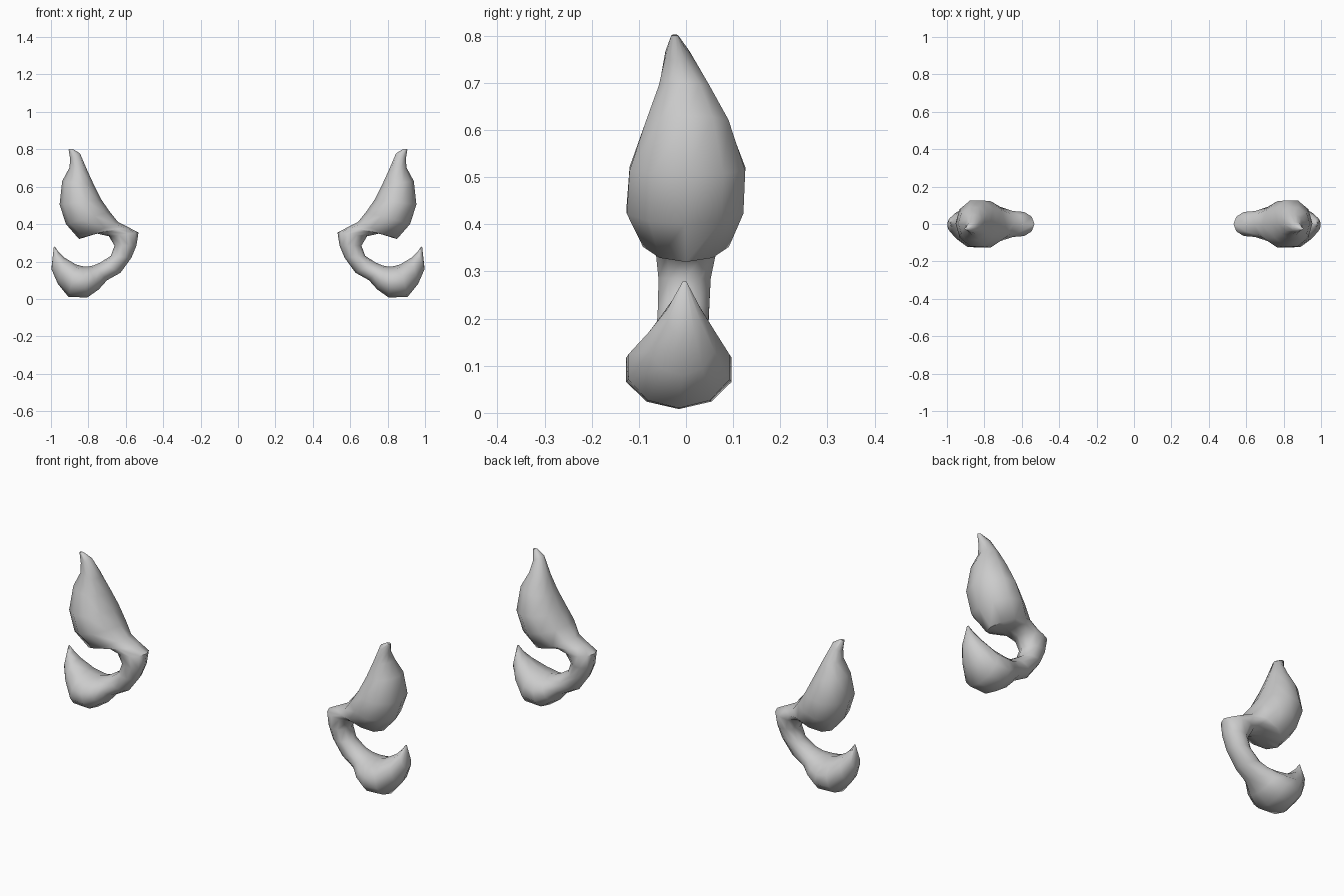
import bpy, bmesh, math

SIDES = 10
# Cross-sections along the hooked horn: outer point (x, z), inner point (x, z), half width, y offset
SECTIONS = [
    (.884, .802, .906, .80, .007, -.024),
    (.845, .778, .897, .745, .026, -.018),
    (.805, .685, .902, .70, .054, -.004),
    (.768, .605, .94, .63, .088, .003),
    (.73, .53, .954, .505, .124, .003),
    (.685, .465, .92, .40, .125, -.002),
    (.642, .412, .85, .32, .092, 0),
    (.59, .385, .757, .35, .07, 0),
    (.532, .355, .69, .335, .065, 0),
    (.543, .285, .66, .285, .056, -.003),
    (.57, .22, .68, .23, .055, -.005),
    (.628, .14, .735, .195, .055, -.008),
    (.70, .10, .77, .18, .068, -.01),
    (.745, .05, .80, .173, .095, -.014),
    (.805, .008, .835, .175, .113, -.015),
    (.906, .01, .868, .185, .108, -.015),
    (.963, .08, .93, .222, .07, -.008),
    (.998, .16, .96, .252, .036, -.004),
    (.985, .276, .979, .28, .004, -.003),
]


def make_horn(name, side):
    bm = bmesh.new()
    rings = []
    for ax, az, bx, bz, w, oy in SECTIONS:
        ring = []
        for i in range(SIDES):
            a = 2 * math.pi * i / SIDES
            t = (1 - math.cos(a)) / 2
            x, z = ax + (bx - ax) * t, az + (bz - az) * t
            y = oy + w * 1.04 * math.sin(a)
            ring.append(bm.verts.new((side * x, y, z)))
        rings.append(ring)
    # Skin neighbouring rings and close the tips
    for r, s in zip(rings, rings[1:]):
        for i in range(SIDES):
            j = (i + 1) % SIDES
            bm.faces.new((r[i], r[j], s[j], s[i]))
    bm.faces.new(rings[0])
    bm.faces.new(rings[-1])
    bmesh.ops.recalc_face_normals(bm, faces=bm.faces)
    mesh = bpy.data.meshes.new(name)
    bm.to_mesh(mesh)
    bm.free()
    obj = bpy.data.objects.new(name, mesh)
    bpy.context.collection.objects.link(obj)
    bpy.ops.object.select_all(action='DESELECT')
    obj.select_set(True)
    bpy.context.view_layer.objects.active = obj
    bpy.ops.object.shade_smooth_by_angle(angle=math.radians(60))


# Mirrored pair
make_horn("right_horn", 1)
make_horn("left_horn", -1)
